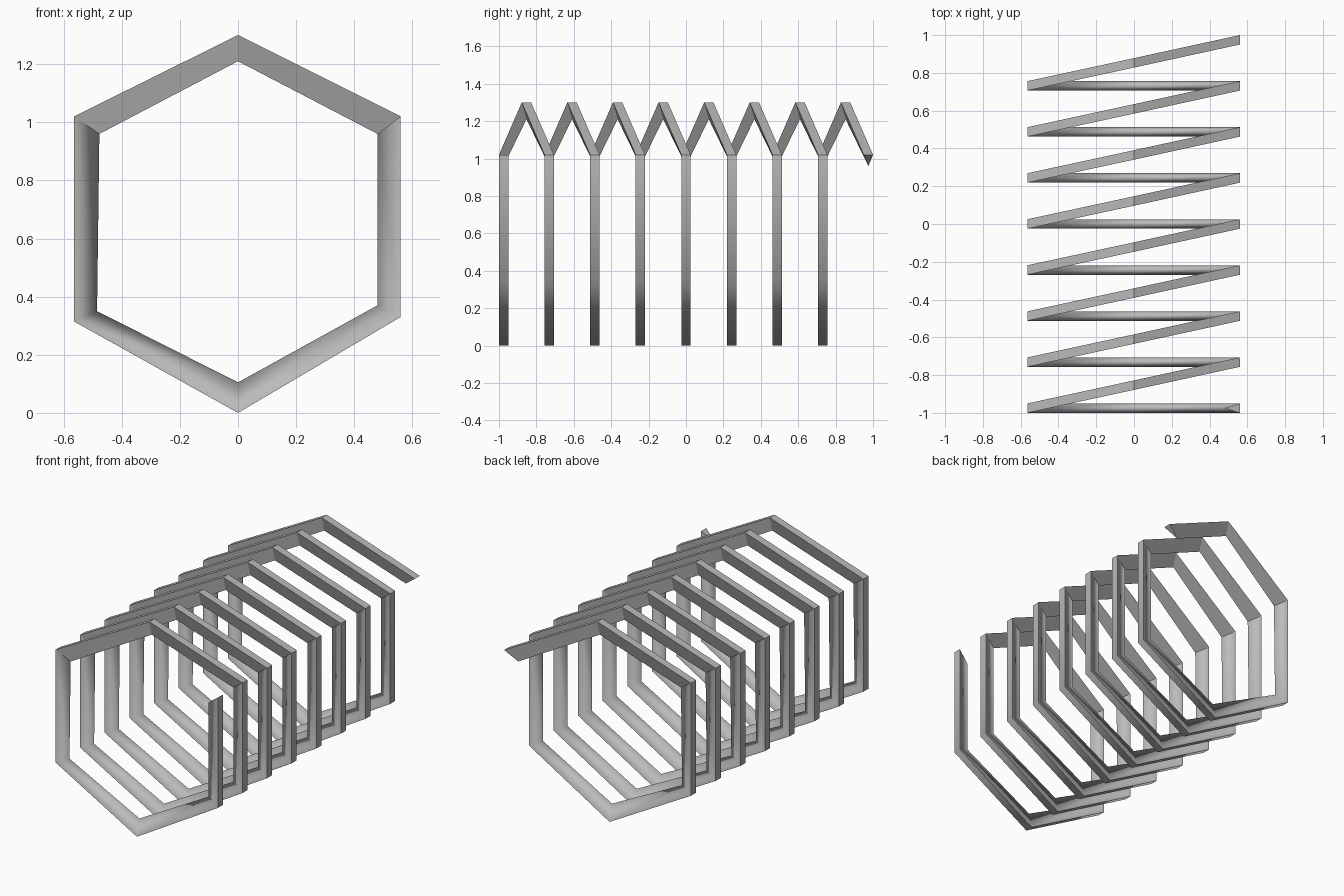
import bpy, bmesh

old = bpy.data.objects.get("Cube")
if old:
    bpy.data.objects.remove(old)

TURNS = 8
PITCH = 1.95 / TURNS
HALF = 0.025  # half width of the flat outer band

# One turn: outer corner (x, z), inner ridge (x, z), advance along y in turns
CORNERS = [
    ((0.56, 1.02), (0.48, 0.96), 0),
    ((0.56, 0.33), (0.48, 0.37), 0),
    ((0, 0), (0, 0.105), 0),
    ((-0.565, 0.315), (-0.485, 0.35), 0),
    ((-0.565, 1.02), (-0.477, 0.96), 0),
    ((0, 1.30), (0, 1.21), 0.5),
]

mat = bpy.data.materials.new("plain grey")
mat.use_nodes = True
grey = (0.5, 0.5, 0.5, 1)
mat.diffuse_color = grey
mat.node_tree.nodes["Principled BSDF"].inputs["Base Color"].default_value = grey

bm = bmesh.new()


def section(corner, turn):
    """Triangular section: flat band outside, ridge pointing inward."""
    (ox, oz), (ix, iz), step = corner
    y = -0.975 + (turn + step) * PITCH
    points = [(ox, y - HALF, oz), (ox, y + HALF, oz), (ix, y, iz)]
    return [bm.verts.new(p) for p in points]


# Sections along the whole coil
rings = [section(c, t) for t in range(TURNS) for c in CORNERS]
rings.append(section(CORNERS[0], TURNS))

# Bars: the four lower ones are smooth, the two rising roof bars are flat
for i, (a, b) in enumerate(zip(rings, rings[1:])):
    for k in range(3):
        n = (k + 1) % 3
        face = bm.faces.new((a[k], a[n], b[n], b[k]))
        face.smooth = i % len(CORNERS) < 4
    for k in (0, 1):
        bm.edges.get((a[k], b[k])).smooth = False

# End caps
for ring in (rings[0], rings[-1]):
    bm.faces.new(ring)
    for k in range(3):
        bm.edges.get((ring[k], ring[(k + 1) % 3])).smooth = False

bmesh.ops.recalc_face_normals(bm, faces=bm.faces[:])
mesh = bpy.data.meshes.new("hexagonal_coil")
bm.to_mesh(mesh)
bm.free()
mesh.materials.append(mat)
coil = bpy.data.objects.new("hexagonal_coil", mesh)
bpy.context.collection.objects.link(coil)
